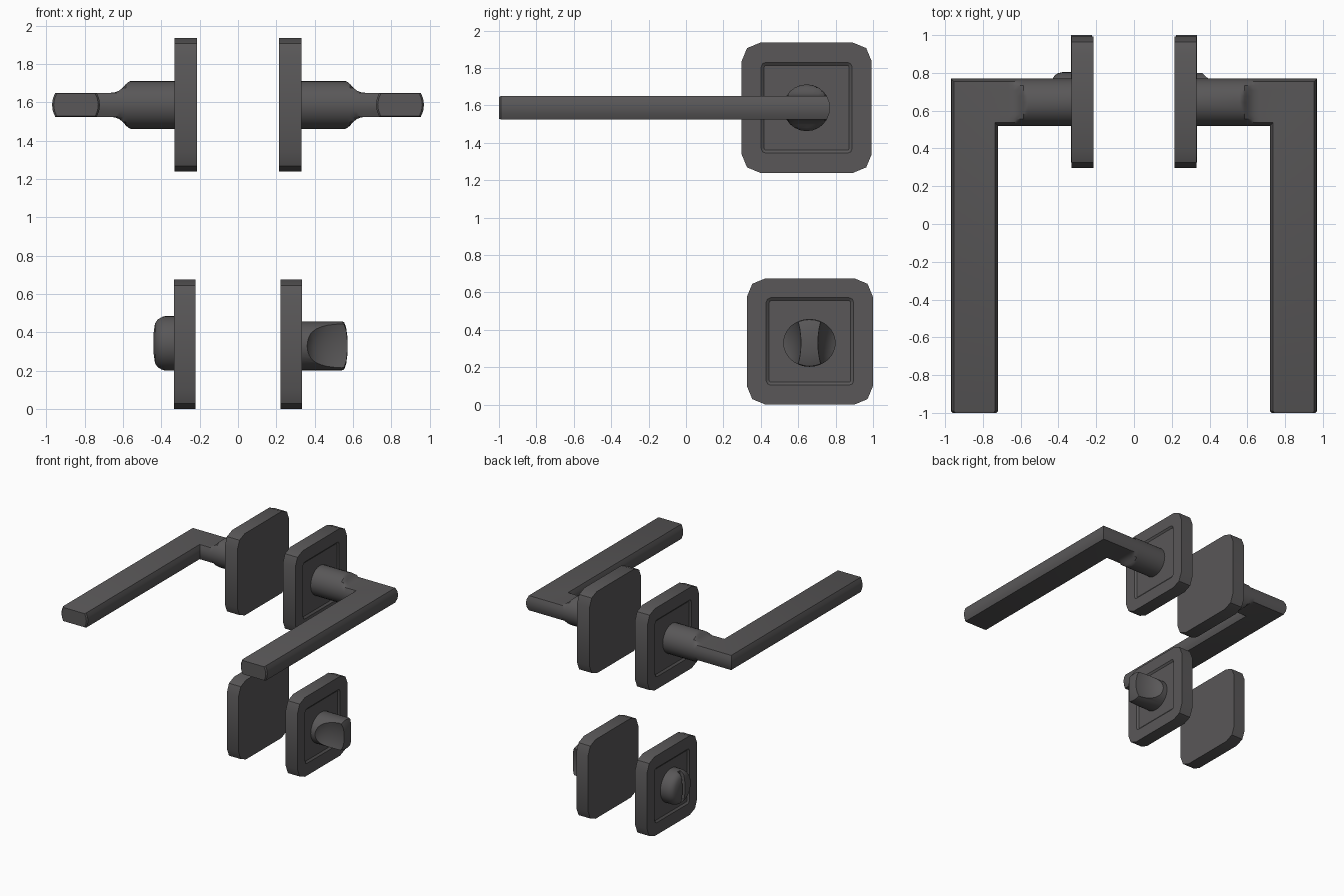
import bpy, bmesh
from math import sin, cos, pi
from mathutils import Vector

if "Cube" in bpy.data.objects:
    bpy.data.objects.remove(bpy.data.objects["Cube"])

metal = bpy.data.materials.new("dark_metal")
metal.diffuse_color = (0.1, 0.096, 0.098, 1)
metal.use_nodes = True
metal.node_tree.nodes["Principled BSDF"].inputs["Base Color"].default_value = metal.diffuse_color


def loft(name, rings, side=1):
    """Skin closed rings of (x, y, z) points, cap the ends; side=-1 mirrors in x."""
    bm = bmesh.new()
    vs = [[bm.verts.new((side * x, y, z)) for x, y, z in ring] for ring in rings]
    for a, b in zip(vs, vs[1:]):
        for i in range(len(a)):
            j = (i + 1) % len(a)
            bm.faces.new((a[i], a[j], b[j], b[i]))
    bm.faces.new(vs[0])
    bm.faces.new(vs[-1])
    bmesh.ops.recalc_face_normals(bm, faces=bm.faces)
    me = bpy.data.meshes.new(name)
    bm.to_mesh(me)
    bm.free()
    ob = bpy.data.objects.new(name, me)
    bpy.context.collection.objects.link(ob)
    me.materials.append(metal)
    return ob


def smooth(ob):
    bpy.ops.object.select_all(action='DESELECT')
    ob.select_set(True)
    bpy.context.view_layer.objects.active = ob
    bpy.ops.object.shade_smooth_by_angle(angle=pi / 6)


def cut(ob, cutters):
    """Subtract the cutters and remove them."""
    bpy.context.view_layer.objects.active = ob
    for c in cutters:
        m = ob.modifiers.new("cut", 'BOOLEAN')
        m.operation, m.solver, m.object = 'DIFFERENCE', 'EXACT', c
        bpy.ops.object.modifier_apply(modifier=m.name)
        bpy.data.objects.remove(c)


def rounded_square(x, cy, cz, hy, hz, r):
    pts = []
    for k, (sy, sz) in enumerate(((1, 1), (-1, 1), (-1, -1), (1, -1))):
        for s in range(3):
            a = k * pi / 2 + s * pi / 4
            pts.append((x, cy + sy * (hy - r) + r * cos(a), cz + sz * (hz - r) + r * sin(a)))
    return pts


def plate(name, side, x0, x1, cy, cz, h, panel):
    """Rounded square plate with a shallow square recess on its outer face."""
    p, q = panel, panel - 0.016
    smooth(loft(name, [
        rounded_square(x0, cy, cz, h, h, 0.1),
        rounded_square(x1, cy, cz, h, h, 0.1),
        rounded_square(x1, cy, cz, p, p, 0.025),
        rounded_square(x1 - 0.012, cy, cz, q, q, 0.01)], side))


def section(clip, scale=1.0, n=24, r=0.125):
    """Circle with its top and bottom clipped flat, as (across, height) pairs."""
    return [(scale * r * cos(2 * pi * i / n),
             scale * max(-clip, min(clip, r * sin(2 * pi * i / n)))) for i in range(n)]


def handle(name, side):
    """Round neck flattening into a bar, mitred round the corner."""
    cx, cy, cz, flat = 0.845, 0.645, 1.587, 0.0625
    neck = ((0.31, 0.125), (0.56, 0.125), (0.572, 0.119), (0.585, 0.108),
            (0.6, 0.09), (0.62, 0.074), (0.64, 0.066), (0.665, flat))
    rings = [[(x, cy + w, cz + h) for w, h in section(c)] for x, c in neck]
    rings.append([(cx + w, cy + w, cz + h) for w, h in section(flat)])
    for y, s in ((-0.99, 1), (-1.0, 0.93)):
        rings.append([(cx + w, y, cz + h) for w, h in section(flat, s)])
    smooth(loft(name, rings, side))


def disc(name, side, profile, cy, cz, ry, rz, n=32):
    """Turned knob: profile is (x, radius fraction) pairs."""
    return loft(name, [[(x, cy + ry * f * cos(2 * pi * i / n), cz + rz * f * sin(2 * pi * i / n))
                        for i in range(n)] for x, f in profile], side)


# Plates and lever handles on both sides
for tag, s in (("right", 1), ("left", -1)):
    plate("handle_plate_" + tag, s, 0.214, 0.332, 0.645, 1.587, 0.348, 0.243)
    plate("lock_plate_" + tag, s, 0.222, 0.333, 0.6625, 0.3375, 0.3375, 0.234)
    handle("lever_handle_" + tag, s)

# Thumb turn with two scooped sides
turn = disc("thumb_turn", 1, ((0.31, 1), (0.54, 1), (0.553, 0.97), (0.564, 0.75),
                              (0.57, 0.4), (0.572, 0.08)), 0.66, 0.33, 0.14, 0.128)
scoops = []
for s in (1, -1):
    bpy.ops.mesh.primitive_uv_sphere_add(segments=32, ring_count=20, radius=1,
                                         location=(0.575, 0.66 + s * 0.165, 0.33))
    scoop = bpy.context.object
    scoop.scale = (0.22, 0.12, 0.24)
    scoop.hide_render = True
    scoops.append(scoop)
bpy.context.view_layer.update()
cut(turn, scoops)
smooth(turn)

# Emergency release disc with a coin slot
release = disc("release_disc", -1, ((0.31, 1), (0.38, 1), (0.402, 0.96), (0.42, 0.88),
                                    (0.433, 0.74), (0.44, 0.4), (0.441, 0.08)),
               0.662, 0.343, 0.142, 0.142)
bpy.ops.mesh.primitive_cube_add(size=1, location=(-0.44, 0.662, 0.343))
slot = bpy.context.object
slot.scale = (0.09, 0.034, 0.4)
slot.hide_render = True
bpy.context.view_layer.update()
cut(release, [slot])
smooth(release)
